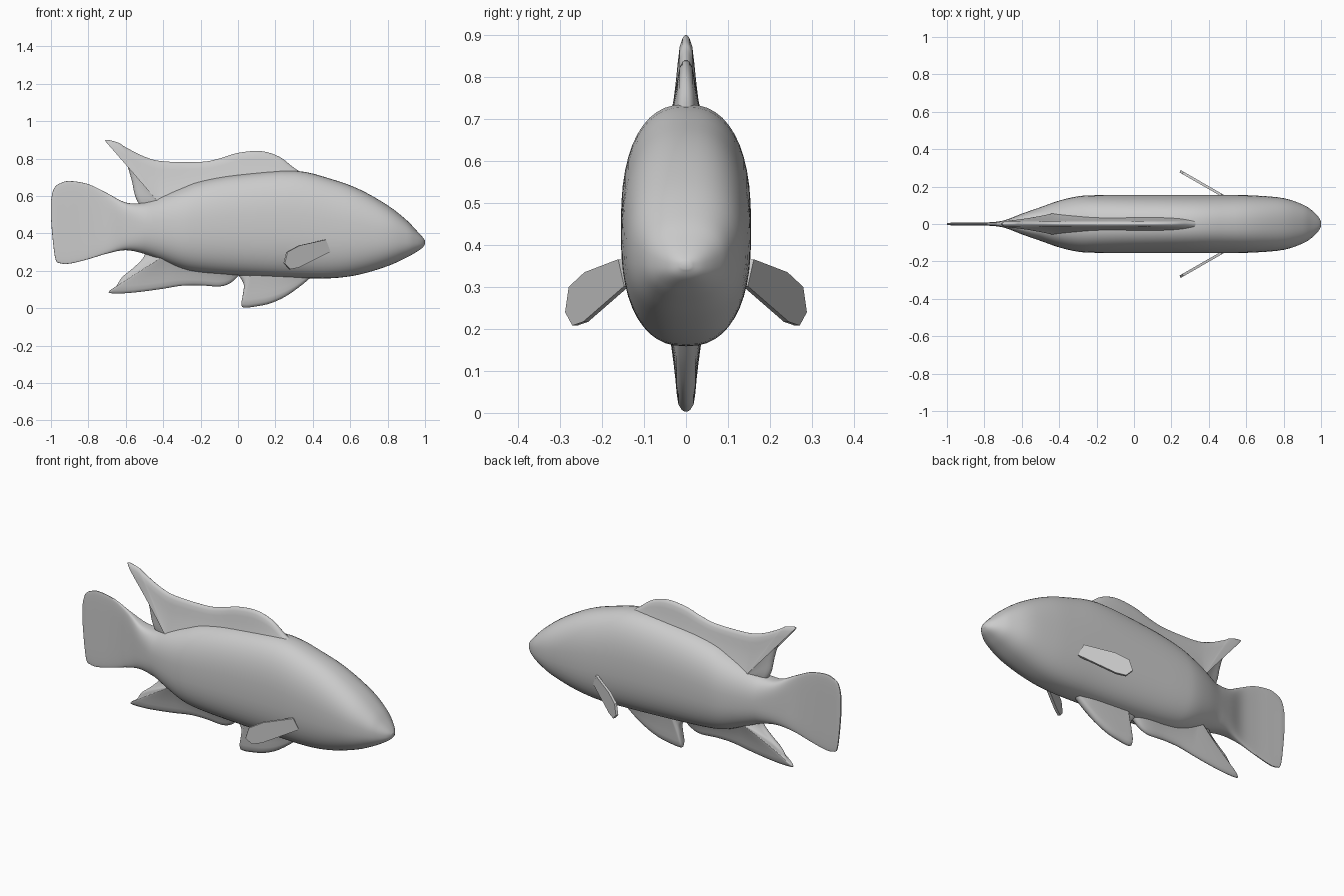
import bpy, bmesh, math
from mathutils import Vector

if "Cube" in bpy.data.objects:
    bpy.data.objects.remove(bpy.data.objects["Cube"])

grey = bpy.data.materials.new("soft grey")
grey.diffuse_color = (0.6, 0.6, 0.6, 1)
grey.use_nodes = True
grey.node_tree.nodes["Principled BSDF"].inputs["Base Color"].default_value = grey.diffuse_color


def smooth_path(points, steps):
    """Catmull-Rom curve through points of any dimension."""
    pts = [Vector(p) for p in points]
    out = []
    for i in range(len(pts) - 1):
        a, b, c, d = pts[max(i - 1, 0)], pts[i], pts[i + 1], pts[min(i + 2, len(pts) - 1)]
        for k in range(steps):
            t = k / steps
            out.append(0.5 * (2 * b + (c - a) * t + (2 * a - 5 * b + 4 * c - d) * t ** 2
                              + (3 * b - a - 3 * c + d) * t ** 3))
    return out + [pts[-1]]


def make_object(name, bm, angle=50):
    bmesh.ops.recalc_face_normals(bm, faces=bm.faces[:])
    mesh = bpy.data.meshes.new(name)
    bm.to_mesh(mesh)
    bm.free()
    mesh.materials.append(grey)
    ob = bpy.data.objects.new(name, mesh)
    bpy.context.collection.objects.link(ob)
    bpy.ops.object.select_all(action='DESELECT')
    ob.select_set(True)
    bpy.context.view_layer.objects.active = ob
    bpy.ops.object.shade_smooth_by_angle(angle=math.radians(angle))
    return ob


def loft(name, rings):
    """Skin closed rings of equal length and cap both ends."""
    bm = bmesh.new()
    rows = [[bm.verts.new(p) for p in ring] for ring in rings]
    n = len(rows[0])
    for r, s in zip(rows, rows[1:]):
        for j in range(n):
            bm.faces.new((r[j], r[(j + 1) % n], s[(j + 1) % n], s[j]))
    bm.faces.new(rows[0])
    bm.faces.new(rows[-1])
    return make_object(name, bm)


def fin(name, edge, roots, root_t, tip_t):
    """Fin spanning from a root line inside the body to an outer edge, flared at the root."""
    outer = smooth_path(edge, 5)
    rings = []
    for i, tip in enumerate(outer):
        # root follows the edge's x position, limited to the root line's ends
        (x0, z0), (x1, z1) = roots
        f = min(max((x0 - tip.x) / (x0 - x1), 0), 1)
        root = Vector((x0 + (x1 - x0) * f, z0 + (z1 - z0) * f))
        side = []
        for v in (0, .2, .35, .5, .65, .8, .92, .98, 1):
            p = root.lerp(tip, v)
            t = tip_t + (root_t - tip_t) * (1 - v) ** 1.5
            t *= math.sqrt(max(1 - max((v - .85) / .15, 0) ** 2, .02))
            side.append((p.x, t, p.y))
        rings.append(side + [(x, -y, z) for x, y, z in reversed(side)])
    return loft(name, rings)


# Body and tail: x, bottom, top, half width
stations = [
    (1.0, .343, .362, .012), (.985, .322, .382, .04), (.95, .298, .42, .074),
    (.9, .27, .472, .105), (.8, .225, .55, .138), (.65, .18, .635, .152),
    (.5, .16, .69, .155), (.3, .162, .735, .155), (0, .175, .715, .155),
    (-.2, .19, .68, .154), (-.3, .21, .645, .148), (-.4, .25, .605, .125),
    (-.5, .29, .565, .09), (-.6, .31, .565, .055), (-.7, .292, .615, .018),
    (-.8, .262, .663, .008), (-.9, .238, .68, .007), (-.95, .24, .668, .007),
    (-.975, .26, .652, .007), (-.99, .36, .625, .006), (-1.0, .48, .575, .005)]
rings = []
for x, lo, hi, w in smooth_path(stations, 4):
    power = 2 / (2.4 + 2 * min(max((-x - .5) / .2, 0), 1))
    ring = []
    for j in range(48):
        a = 2 * math.pi * j / 48
        c, s = math.cos(a), math.sin(a)
        ring.append((x, w * math.copysign(abs(c) ** power, c),
                     (lo + hi) / 2 + (hi - lo) / 2 * math.copysign(abs(s) ** power, s)))
    rings.append(ring)
loft("body_and_tail", rings)

# Dorsal fin
fin("dorsal_fin",
    [(.36, .715), (.3, .75), (.22, .81), (.12, .84), (0, .83), (-.1, .8), (-.2, .782),
     (-.4, .785), (-.5, .81), (-.6, .86), (-.64, .885), (-.7, .9), (-.705, .888),
     (-.65, .855), (-.6, .78), (-.57, .69), (-.55, .6), (-.52, .54)],
    [(.34, .66), (-.42, .56)], .06, .016)

# Anal fin
fin("anal_fin",
    [(.01, .18), (-.04, .135), (-.1, .116), (-.2, .122), (-.3, .12), (-.4, .104),
     (-.5, .09), (-.6, .08), (-.68, .08), (-.688, .092), (-.65, .12), (-.62, .165),
     (-.56, .215), (-.51, .265), (-.49, .31)],
    [(0, .23), (-.38, .29)], .065, .014)

# Pelvic fin
fin("pelvic_fin",
    [(.39, .165), (.33, .115), (.25, .06), (.17, .025), (.1, .01), (.035, .003),
     (.018, .02), (.027, .08), (.03, .13), (.0, .18)],
    [(.32, .21), (.08, .22)], .045, .02)

# Pectoral fins: flat plates swept back and out, one per side
outline = [(.495, .302), (.47, .366), (.33, .335), (.265, .3), (.25, .24), (.28, .208), (.325, .217)]
for side, label in ((-1, "right"), (1, "left")):
    bm = bmesh.new()
    face = bm.faces.new([bm.verts.new((x, side * (.153 + (.485 - x) * .575), z)) for x, z in outline])
    out = bmesh.ops.extrude_face_region(bm, geom=[face])["geom"]
    shift = Vector((-.007, -side * .012, 0))
    bmesh.ops.translate(bm, vec=shift, verts=[g for g in out if isinstance(g, bmesh.types.BMVert)])
    make_object(label + "_pectoral_fin", bm, 30)
